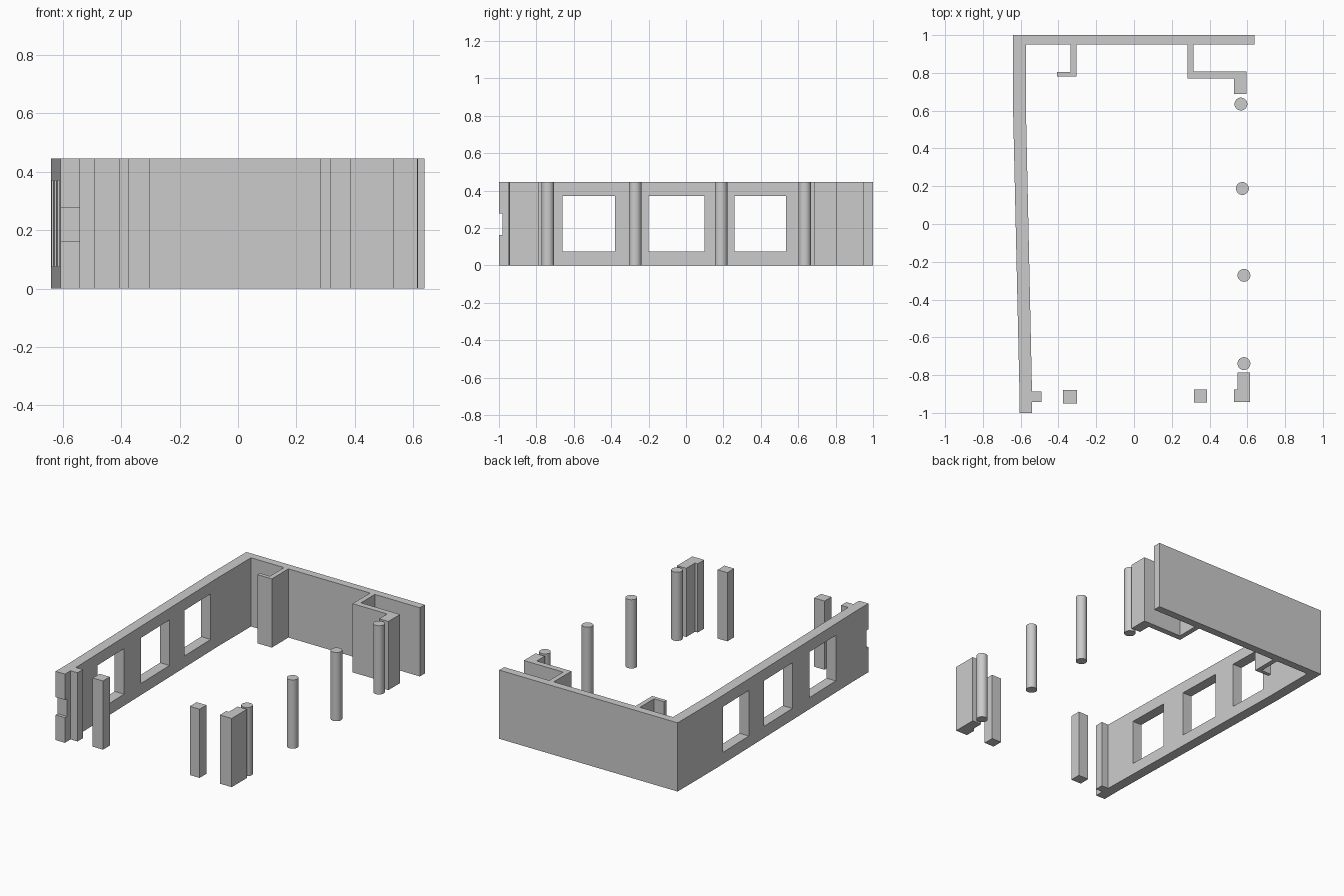
import bpy, bmesh, math

if "Cube" in bpy.data.objects:
    bpy.data.objects.remove(bpy.data.objects["Cube"])

H = 0.445  # common height of every part


def prism(name, outline, z0=0.0, z1=H):
    """Extrude a plan outline straight up."""
    bm = bmesh.new()
    base = bm.faces.new([bm.verts.new((x, y, z0)) for x, y in outline])
    top = bmesh.ops.extrude_face_region(bm, geom=[base])["geom"]
    bmesh.ops.translate(bm, vec=(0, 0, z1 - z0),
                        verts=[v for v in top if isinstance(v, bmesh.types.BMVert)])
    bmesh.ops.recalc_face_normals(bm, faces=bm.faces)
    mesh = bpy.data.meshes.new(name)
    bm.to_mesh(mesh)
    bm.free()
    ob = bpy.data.objects.new(name, mesh)
    bpy.context.collection.objects.link(ob)
    return ob


def box(name, x0, x1, y0, y1, z0=0.0, z1=H):
    return prism(name, [(x0, y0), (x1, y0), (x1, y1), (x0, y1)], z0, z1)


def cut(target, cutter):
    """Subtract the cutter, then remove it."""
    mod = target.modifiers.new("cut", "BOOLEAN")
    mod.operation, mod.solver, mod.object = "DIFFERENCE", "EXACT", cutter
    cutter.hide_render = True
    bpy.context.view_layer.objects.active = target
    bpy.ops.object.modifier_apply(modifier=mod.name)
    bpy.data.objects.remove(cutter, do_unlink=True)


# Back wall and bent left wall, with the pilaster at the front end
walls = prism("outer_walls", [
    (-0.64, 1.0), (-0.64, 0.6), (-0.607, -0.86), (-0.607, -1.0),
    (-0.54, -1.0), (-0.54, -0.942), (-0.49, -0.942), (-0.49, -0.887),
    (-0.54, -0.887), (-0.572, 0.6), (-0.572, 0.95), (0.638, 0.95), (0.638, 1.0)])

# Three window openings and the notch in the wall end
for y0, y1 in ((-0.66, -0.38), (-0.20, 0.10), (0.26, 0.535)):
    cut(walls, box("window_cutter", -0.8, -0.45, y0, y1, 0.075, 0.37))
cut(walls, box("notch_cutter", -0.7, -0.52, -1.1, -0.98, 0.163, 0.278))

# Partitions projecting from the back wall
prism("left_partition", [(-0.335, 0.95), (-0.335, 0.805), (-0.407, 0.805),
                         (-0.407, 0.78), (-0.304, 0.78), (-0.304, 0.95)])
prism("right_partition", [(0.282, 0.95), (0.282, 0.77), (0.53, 0.77), (0.53, 0.688),
                          (0.596, 0.688), (0.596, 0.808), (0.315, 0.808), (0.315, 0.95)])

# Front corner pier and two square posts
prism("corner_pier", [(0.53, -0.943), (0.615, -0.943), (0.615, -0.787),
                      (0.549, -0.787), (0.549, -0.877), (0.53, -0.877)])
box("front_post_left", -0.376, -0.302, -0.95, -0.88)
box("front_post_right", 0.317, 0.387, -0.946, -0.876)

# Round columns along the open right side
for i, (x, y) in enumerate(((0.566, 0.635), (0.574, 0.188), (0.582, -0.272), (0.582, -0.739))):
    bpy.ops.mesh.primitive_cylinder_add(vertices=32, radius=0.034, depth=H,
                                        location=(x, y, H / 2))
    bpy.context.object.name = f"round_column_{i + 1}"
    bpy.ops.object.shade_smooth_by_angle(angle=math.radians(30))
